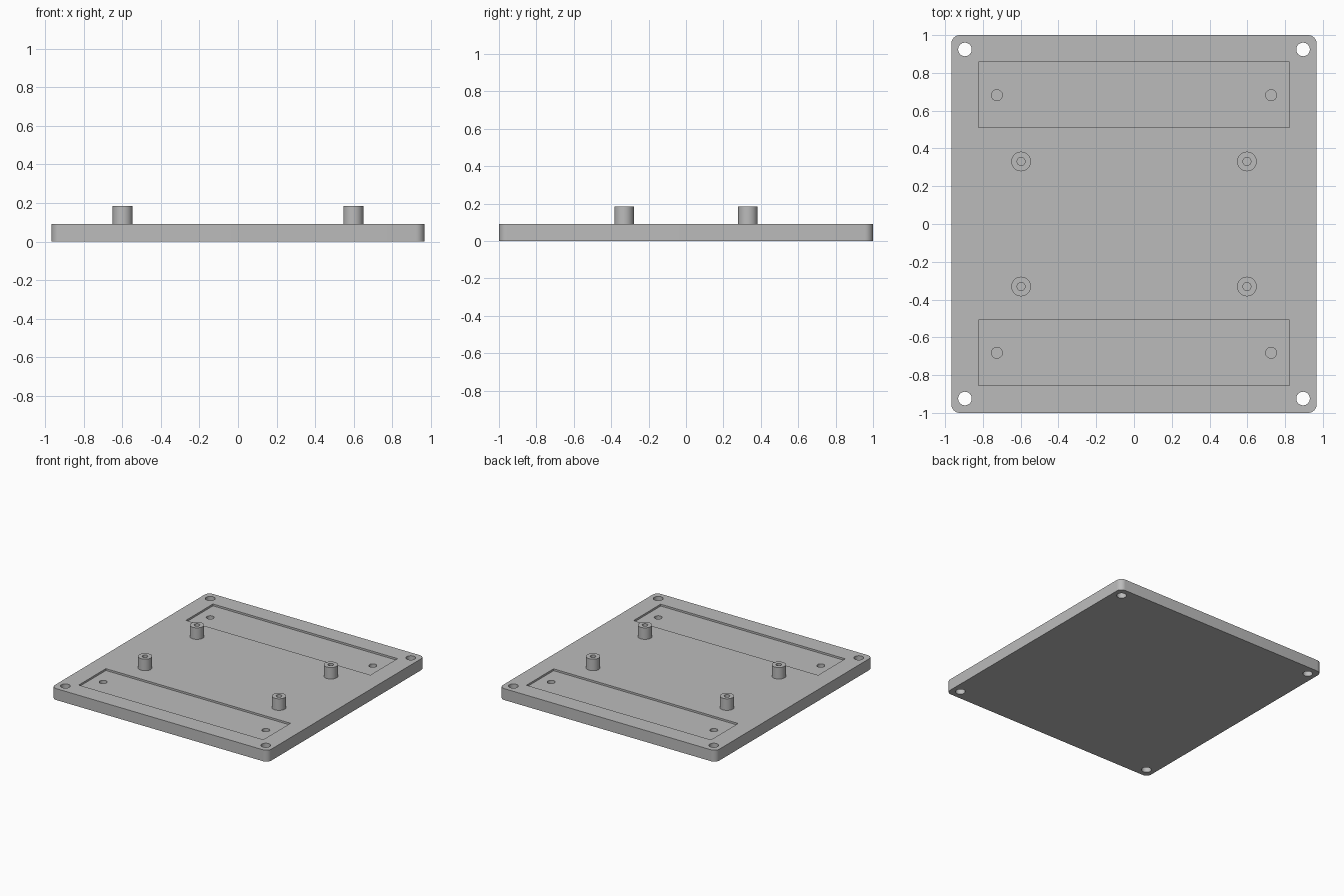
import bpy, bmesh, math
from mathutils import Matrix, Vector

if "Cube" in bpy.data.objects:
    bpy.data.objects.remove(bpy.data.objects["Cube"])

HALF_X, HALF_Y, THICK = 0.967, 1.0, 0.092
SIGNS = [(sx, sy) for sx in (-1, 1) for sy in (-1, 1)]

grey = bpy.data.materials.new("mid_grey")
grey.diffuse_color = (0.5, 0.5, 0.5, 1)
grey.use_nodes = True
grey.node_tree.nodes["Principled BSDF"].inputs["Base Color"].default_value = grey.diffuse_color


def make_object(name, bm):
    bmesh.ops.recalc_face_normals(bm, faces=bm.faces)
    mesh = bpy.data.meshes.new(name)
    bm.to_mesh(mesh)
    bm.free()
    mesh.materials.append(grey)
    obj = bpy.data.objects.new(name, mesh)
    bpy.context.collection.objects.link(obj)
    return obj


def add_box(bm, x0, x1, y0, y1, z0, z1):
    centre = Vector((x0 + x1, y0 + y1, z0 + z1)) / 2
    size = (x1 - x0, y1 - y0, z1 - z0, 1)
    bmesh.ops.create_cube(bm, size=1, matrix=Matrix.Translation(centre) @ Matrix.Diagonal(size))


def add_cylinder(bm, x, y, r, z0, z1):
    bmesh.ops.create_cone(bm, cap_ends=True, segments=40, radius1=r, radius2=r,
                          depth=z1 - z0, matrix=Matrix.Translation((x, y, (z0 + z1) / 2)))


def smooth(obj):
    bpy.ops.object.select_all(action='DESELECT')
    obj.select_set(True)
    bpy.context.view_layer.objects.active = obj
    bpy.ops.object.shade_smooth_by_angle(angle=math.radians(30))


def cut(target, name, bm):
    cutter = make_object(name, bm)
    cutter.hide_render = True
    mod = target.modifiers.new(name, 'BOOLEAN')
    mod.operation = 'DIFFERENCE'
    mod.solver = 'EXACT'
    mod.object = cutter
    bpy.context.view_layer.objects.active = target
    bpy.ops.object.modifier_apply(modifier=name)
    bpy.data.objects.remove(cutter)


# Base plate with rounded vertical corners
bm = bmesh.new()
add_box(bm, -HALF_X, HALF_X, -HALF_Y, HALF_Y, 0, THICK)
corners = [e for e in bm.edges if abs(e.verts[0].co.z - e.verts[1].co.z) > 0.01]
bmesh.ops.bevel(bm, geom=corners, offset=0.045, segments=8, profile=0.5, affect='EDGES')
plate = make_object("base_plate", bm)

# Two shallow rectangular pockets
bm = bmesh.new()
for y0, y1 in ((0.512, 0.858), (-0.854, -0.508)):
    add_box(bm, -0.824, 0.824, y0, y1, THICK - 0.015, THICK + 0.1)
cut(plate, "pocket_cutter", bm)

# Through holes in the corners and blind holes in the pockets
bm = bmesh.new()
for sx, sy in SIGNS:
    add_cylinder(bm, sx * 0.895, sy * 0.924, 0.036, -0.1, THICK + 0.1)
    add_cylinder(bm, sx * 0.726, sy * 0.682, 0.029, 0.04, THICK + 0.1)
cut(plate, "hole_cutter", bm)
smooth(plate)

# Four hollow standoffs, each turned from a profile of (radius, height)
PROFILE = [(0.052, THICK), (0.052, 0.185), (0.021, 0.185), (0.021, THICK)]
for i, (sx, sy) in enumerate(SIGNS):
    bm = bmesh.new()
    verts = [bm.verts.new((r, 0, z)) for r, z in PROFILE]
    edges = [bm.edges.new(pair) for pair in zip(verts, verts[1:])]
    bmesh.ops.spin(bm, geom=verts + edges, cent=(0, 0, 0), axis=(0, 0, 1),
                   angle=math.tau, steps=40)
    bmesh.ops.remove_doubles(bm, verts=bm.verts, dist=1e-5)
    bmesh.ops.translate(bm, verts=bm.verts, vec=(sx * 0.598, sy * 0.331, 0))
    smooth(make_object(f"standoff_{i + 1}", bm))
